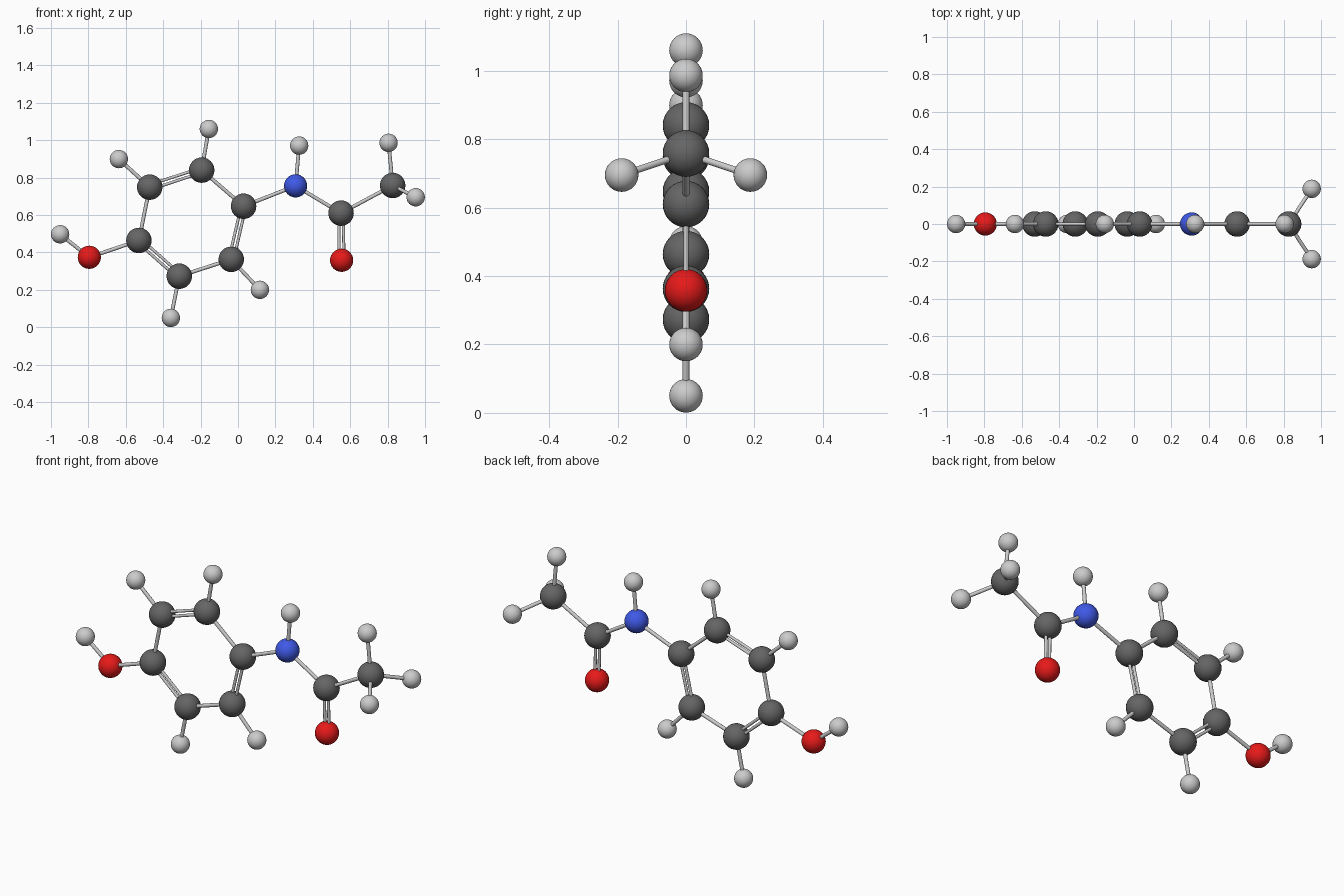
import bpy
from mathutils import Vector

if "Cube" in bpy.data.objects:
    bpy.data.objects.remove(bpy.data.objects["Cube"])

# Element styles: name, radius, colour (None = plain grey)
STYLE = {
    "C": ("carbon", 0.068, (0.13, 0.13, 0.13, 1)),
    "H": ("hydrogen", 0.049, None),
    "O": ("oxygen", 0.062, (0.8, 0.01, 0.01, 1)),
    "N": ("nitrogen", 0.062, (0.05, 0.1, 0.8, 1)),
}
BOND_R, DOUBLE_R, DOUBLE_GAP = 0.010, 0.008, 0.0125

# Atom centres; the first letter is the element
ATOMS = {
    "C1": (-0.53, 0, 0.464), "C2": (-0.472, 0, 0.749), "C3": (-0.194, 0, 0.84),
    "C4": (0.03, 0, 0.647), "C5": (-0.036, 0, 0.363), "C6": (-0.314, 0, 0.273),
    "O1": (-0.795, 0, 0.374), "H1": (-0.951, 0, 0.497),
    "H2": (-0.637, 0, 0.899), "H3": (-0.156, 0, 1.06),
    "H5": (0.117, 0, 0.20), "H6": (-0.359, 0, 0.05),
    "N1": (0.308, 0, 0.756), "H7": (0.327, 0, 0.971),
    "C7": (0.551, 0, 0.61), "O2": (0.554, 0, 0.358),
    "C8": (0.827, 0, 0.758), "H8": (0.805, 0, 0.986),
    "H9": (0.95, 0.188, 0.695), "H10": (0.95, -0.188, 0.695),
}
SINGLE = """C1-C2 C3-C4 C5-C6 C1-O1 O1-H1 C2-H2 C3-H3 C5-H5 C6-H6
C4-N1 N1-H7 N1-C7 C7-C8 C8-H8 C8-H9 C8-H10"""
DOUBLE = "C2-C3 C4-C5 C1-C6 C7-O2"

materials = {}
for name, _, colour in STYLE.values():
    if colour:
        materials[name] = bpy.data.materials.new(name)
        materials[name].diffuse_color = colour


def ball(key, pos):
    name, radius, colour = STYLE[key[0]]
    bpy.ops.mesh.primitive_uv_sphere_add(segments=32, ring_count=16, radius=radius, location=pos)
    ob = bpy.context.object
    ob.name = f"{name}_atom_{key[1:]}"
    if colour:
        ob.data.materials.append(materials[name])
    bpy.ops.object.shade_smooth()


def rod(name, a, b, radius):
    d = b - a
    bpy.ops.mesh.primitive_cylinder_add(vertices=16, radius=radius, depth=d.length,
                                        location=(a + b) / 2,
                                        rotation=d.to_track_quat('Z', 'Y').to_euler())
    bpy.context.object.name = name
    bpy.ops.object.shade_smooth_by_angle()


# Atoms
for key, pos in ATOMS.items():
    ball(key, pos)

# Single bonds
for pair in SINGLE.split():
    a, b = (Vector(ATOMS[k]) for k in pair.split("-"))
    rod(f"single_bond_{pair}", a, b, BOND_R)

# Double bonds: two thin rods side by side in the molecule's plane
for pair in DOUBLE.split():
    a, b = (Vector(ATOMS[k]) for k in pair.split("-"))
    side = (b - a).cross(Vector((0, 1, 0))).normalized() * DOUBLE_GAP
    for s in (-1, 1):
        rod(f"double_bond_{pair}", a + side * s, b + side * s, DOUBLE_R)

for m in bpy.data.materials:
    if m.users and not m.is_grease_pencil:
        m.use_nodes = True
        m.node_tree.nodes["Principled BSDF"].inputs["Base Color"].default_value = m.diffuse_color
